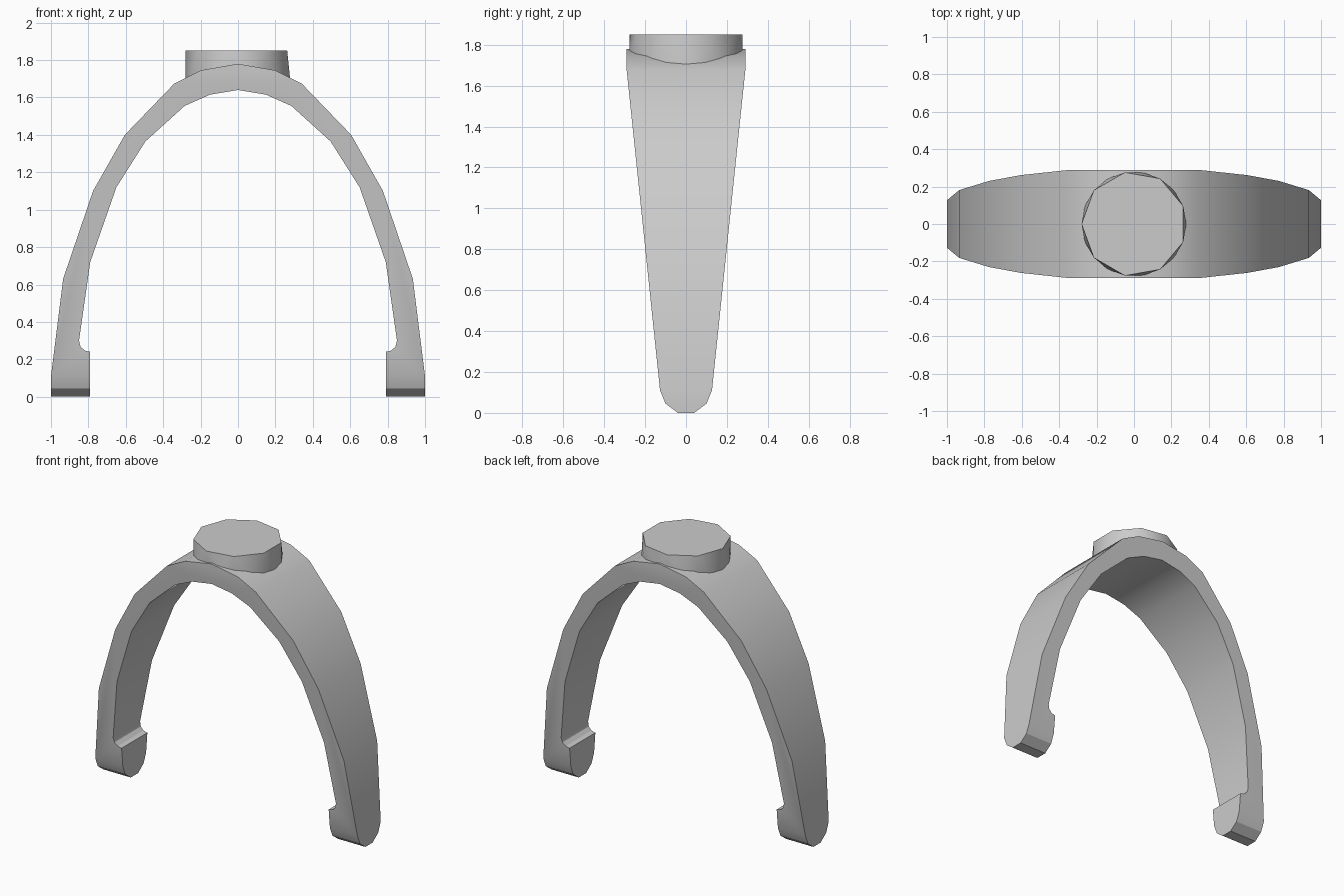
import bpy, bmesh
from math import cos, sin, pi, radians

cube = bpy.data.objects.get("Cube")
if cube:
    bpy.data.objects.remove(cube, do_unlink=True)

GREY = (0.6, 0.6, 0.6, 1)
mat = bpy.data.materials.new("light_grey")
mat.use_nodes = True
mat.diffuse_color = GREY
mat.node_tree.nodes["Principled BSDF"].inputs["Base Color"].default_value = GREY


def finish(bm, name):
    bmesh.ops.recalc_face_normals(bm, faces=bm.faces[:])
    mesh = bpy.data.meshes.new(name)
    bm.to_mesh(mesh)
    bm.free()
    mesh.materials.append(mat)
    obj = bpy.data.objects.new(name, mesh)
    bpy.context.collection.objects.link(obj)
    bpy.ops.object.select_all(action='DESELECT')
    obj.select_set(True)
    bpy.context.view_layer.objects.active = obj
    bpy.ops.object.shade_smooth_by_angle(angle=radians(30))
    return obj


# Arched band: half profile, mirrored, extruded in depth
outer = [(0, 1.78), (0.2, 1.745), (0.34, 1.675), (0.605, 1.4),
         (0.775, 1.1), (0.935, 0.63), (1, 0.11), (1, 0)]
inner = [(0.79, 0), (0.79, 0.24), (0.82, 0.247), (0.842, 0.268), (0.85, 0.3),
         (0.79, 0.72), (0.65, 1.12), (0.495, 1.365), (0.285, 1.555),
         (0.15, 1.615), (0, 1.64)]
half = outer + inner
outline = half + [(-x, z) for x, z in reversed(half) if x > 0]

# Half depth of the band at each height, rounded at the feet
widths = [(0, 0.04), (0.045, 0.1), (0.11, 0.127), (1.675, 0.29), (1.9, 0.29)]


def half_depth(z):
    for (z0, w0), (z1, w1) in zip(widths, widths[1:]):
        if z <= z1:
            return w0 + (w1 - w0) * (z - z0) / (z1 - z0)


bm = bmesh.new()
face = bm.faces.new([bm.verts.new((x, -1, z)) for x, z in outline])
ext = bmesh.ops.extrude_face_region(bm, geom=[face], use_keep_orig=True)
for v in ext["geom"]:
    if isinstance(v, bmesh.types.BMVert):
        v.co.y = 1
for z, _ in widths[1:-1]:
    bmesh.ops.bisect_plane(bm, geom=bm.verts[:] + bm.edges[:] + bm.faces[:],
                           dist=0.0001, plane_co=(0, 0, z), plane_no=(0, 0, 1))
for v in bm.verts:
    v.co.y *= half_depth(max(v.co.z, 0))
finish(bm, "arched_band")

# Round button on the crown: coarse flat top, finer base following the arch
SIDES, R = 9, 0.28
bm = bmesh.new()
top = [bm.verts.new((-R * cos(2 * pi * i / SIDES), R * sin(2 * pi * i / SIDES), 1.85))
       for i in range(SIDES)]
base = []
for i in range(2 * SIDES):
    a = pi * i / SIDES
    x, y = -R * cos(a), R * sin(a)
    base.append(bm.verts.new((x, y, 1.76 - 0.95 * x * x)))
bm.faces.new(top)
bm.faces.new(base)
for i in range(SIDES):
    t0, t1 = top[i], top[(i + 1) % SIDES]
    b0, b1, b2 = base[2 * i], base[2 * i + 1], base[(2 * i + 2) % (2 * SIDES)]
    bm.faces.new((t0, b0, b1))
    bm.faces.new((t0, b1, t1))
    bm.faces.new((t1, b1, b2))
finish(bm, "crown_button")
